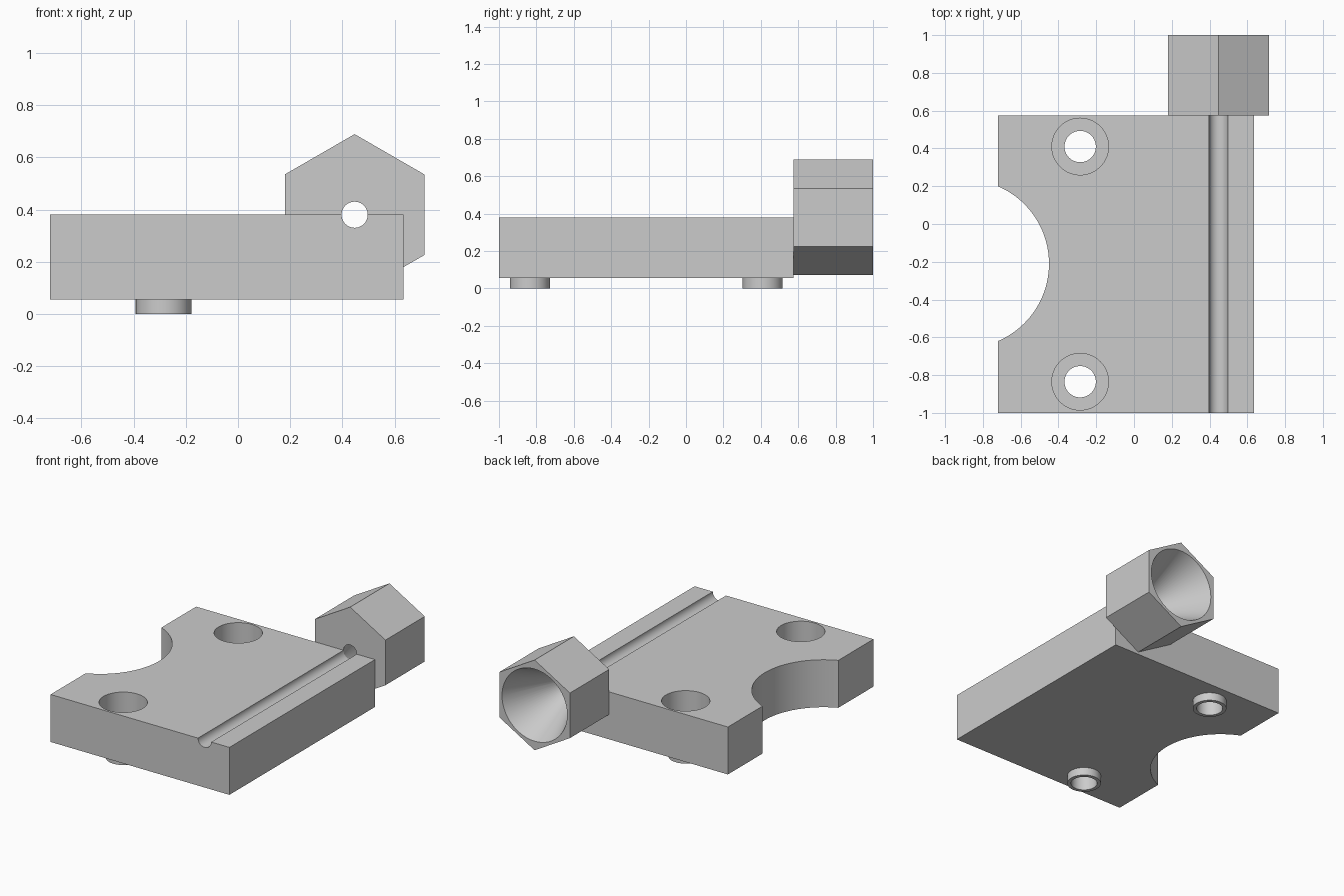
import bpy
import math
from mathutils import Matrix

cube = bpy.data.objects.get("Cube")
if cube:
    bpy.data.objects.remove(cube, do_unlink=True)

GREY = (0.6, 0.6, 0.6, 1.0)
grey = bpy.data.materials.new("plain grey")
grey.use_nodes = True
grey.diffuse_color = GREY
grey.node_tree.nodes["Principled BSDF"].inputs["Base Color"].default_value = GREY

# Shared dimensions
BOTTOM, TOP = 0.055, 0.38
LEFT_X, RIGHT_X = -0.72, 0.635
FRONT_Y, JOIN_Y, BACK_Y = -1.0, 0.575, 1.0
BORE_X, BORE_R = 0.447, 0.05
SCREW_X = -0.285
SCREWS = {"front": -0.835, "back": 0.41}
EPS = 0.02


def finish(name):
    obj = bpy.context.object
    obj.name = name
    obj.data.materials.append(grey)
    return obj


def box(name, x0, x1, y0, y1, z0, z1):
    bpy.ops.mesh.primitive_cube_add(size=1)
    obj = finish(name)
    obj.data.transform(Matrix.Translation(((x0 + x1) / 2, (y0 + y1) / 2, (z0 + z1) / 2))
                       @ Matrix.Diagonal((x1 - x0, y1 - y0, z1 - z0, 1)))
    return obj


def upright(name, x, y, z0, z1, r, sides=64):
    bpy.ops.mesh.primitive_cylinder_add(vertices=sides, radius=r, depth=z1 - z0,
                                        location=(x, y, (z0 + z1) / 2))
    return finish(name)


def along_y(name, y0, y1, r0, r1, sides=64):
    """Prism or cone on the bore axis, with radius r0 at y0 and r1 at y1."""
    bpy.ops.mesh.primitive_cone_add(vertices=sides, radius1=r0, radius2=r1, depth=y1 - y0,
                                    location=(BORE_X, (y0 + y1) / 2, TOP),
                                    rotation=(-math.pi / 2, 0, 0))
    return finish(name)


def cut(target, *cutters):
    for cutter in cutters:
        cutter.hide_render = True
        mod = target.modifiers.new("cut", "BOOLEAN")
        mod.operation = "DIFFERENCE"
        mod.solver = "EXACT"
        mod.object = cutter
        bpy.context.view_layer.objects.active = target
        bpy.ops.object.modifier_apply(modifier=mod.name)
        bpy.data.objects.remove(cutter, do_unlink=True)


def smooth(obj):
    bpy.ops.object.select_all(action="DESELECT")
    obj.select_set(True)
    bpy.context.view_layer.objects.active = obj
    bpy.ops.object.shade_smooth_by_angle(angle=math.radians(30))


# Plate with a round side notch and a groove along its top
plate = box("base_plate", LEFT_X, RIGHT_X, FRONT_Y, JOIN_Y, BOTTOM, TOP)
cut(plate,
    upright("notch_cutter", -0.896, -0.21, BOTTOM - EPS, TOP + EPS, 0.446, 128),
    along_y("groove_cutter", FRONT_Y - EPS, JOIN_Y + EPS, BORE_R, BORE_R))

# Counterbored screw holes, each with a hollow boss underneath
for side, y in SCREWS.items():
    cut(plate,
        upright("counterbore_cutter", SCREW_X, y, TOP - 0.14, TOP + EPS, 0.15),
        upright("hole_cutter", SCREW_X, y, BOTTOM - EPS, TOP, 0.083))
    boss = upright(side + "_boss", SCREW_X, y, 0, BOTTOM, 0.107)
    cut(boss, upright("boss_cutter", SCREW_X, y, -EPS, BOTTOM + EPS, 0.083))
    smooth(boss)
smooth(plate)

# Hexagonal nozzle with a funnel opening to the back
nozzle = along_y("hex_nozzle", JOIN_Y, BACK_Y, 0.309, 0.309, 6)
slope = (0.247 - BORE_R) / (BACK_Y - JOIN_Y)
cut(nozzle, along_y("funnel_cutter", JOIN_Y - EPS, BACK_Y + EPS,
                    BORE_R - slope * EPS, 0.247 + slope * EPS))
smooth(nozzle)
